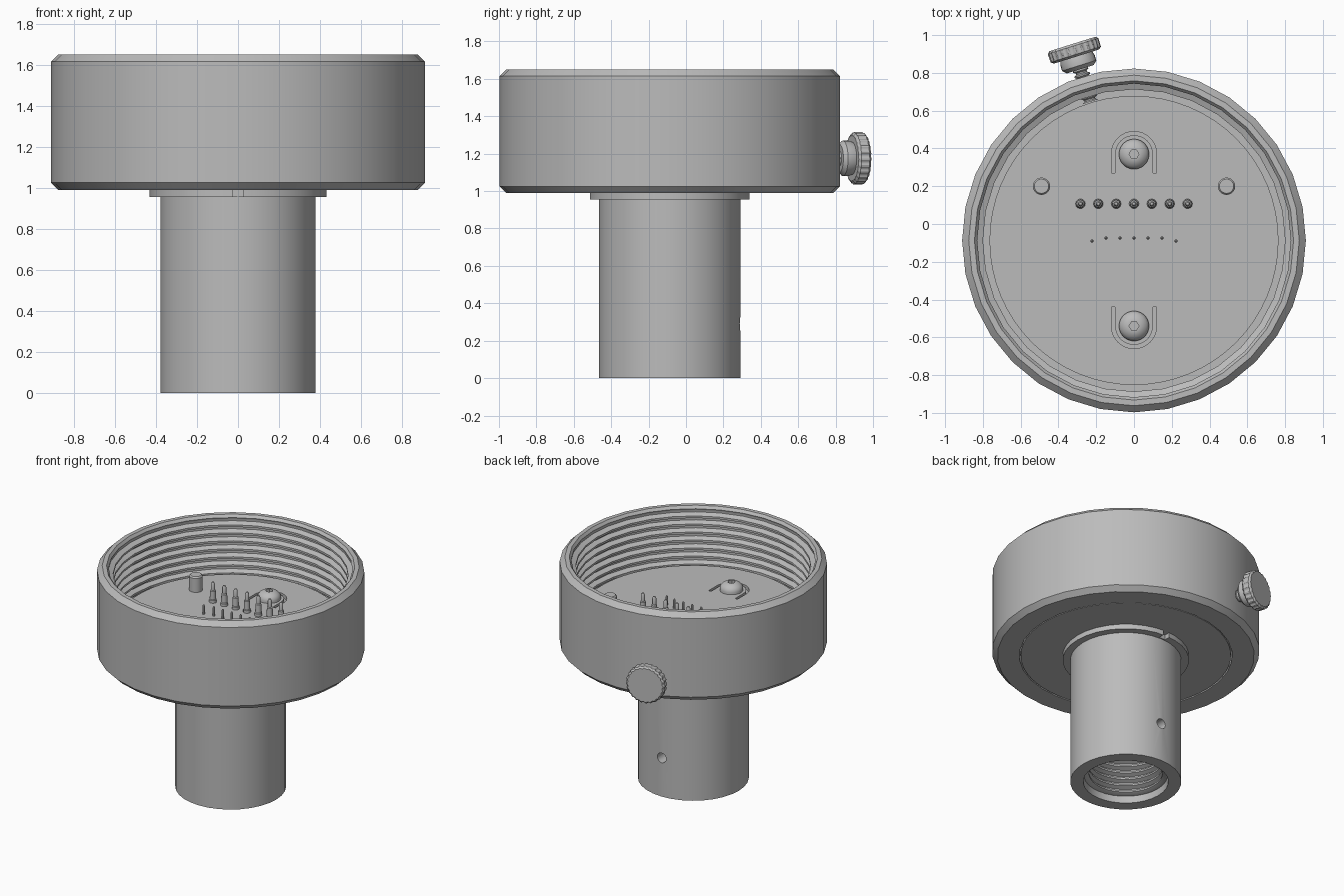
import bpy, bmesh, math
from mathutils import Matrix, Vector

if "Cube" in bpy.data.objects:
    bpy.data.objects.remove(bpy.data.objects["Cube"])

grey = bpy.data.materials.new("satin grey")
grey.use_nodes = True
GREY = (0.5, 0.5, 0.5, 1)
grey.diffuse_color = GREY
grey.node_tree.nodes["Principled BSDF"].inputs["Base Color"].default_value = GREY

CY = -0.087       # axis of the round body
FLOOR = 1.235     # top of the inner disc


def finish(bm, name, angle=35):
    bmesh.ops.remove_doubles(bm, verts=bm.verts, dist=1e-5)
    bmesh.ops.recalc_face_normals(bm, faces=bm.faces)
    mesh = bpy.data.meshes.new(name)
    bm.to_mesh(mesh)
    bm.free()
    ob = bpy.data.objects.new(name, mesh)
    bpy.context.collection.objects.link(ob)
    mesh.materials.append(grey)
    smooth(ob, angle)
    return ob


def smooth(ob, angle=35):
    bpy.ops.object.select_all(action='DESELECT')
    ob.select_set(True)
    bpy.context.view_layer.objects.active = ob
    bpy.ops.object.shade_smooth_by_angle(angle=math.radians(angle))


def lathe(name, profile, segs=32, matrix=Matrix.Translation((0, CY, 0)),
          closed=False, knurl=0):
    """Revolve (radius, height) points; knurl pulls in alternate pairs of columns."""
    bm = bmesh.new()
    cols = []
    for i in range(segs):
        a = 2 * math.pi * i / segs
        k = 1 - knurl * (i // 2 % 2)
        cols.append([bm.verts.new(matrix @ Vector((r * k * math.cos(a), r * k * math.sin(a), z)))
                     for r, z in profile])
    n = len(profile)
    for i in range(segs):
        a, b = cols[i], cols[(i + 1) % segs]
        for j in range(n if closed else n - 1):
            m = (j + 1) % n
            quad = [a[j], b[j], b[m], a[m]]
            if profile[j][0] == 0:
                quad.pop(1)
            elif profile[m][0] == 0:
                quad.pop(2)
            bm.faces.new(quad)
    return finish(bm, name)


def thread(top, bottom, root, crest, pitch):
    """Ridged profile running from the top down."""
    count = round((top - bottom) / pitch)
    points = []
    for i in range(count):
        z = top - i * pitch
        points += [(root, z), (root, z - pitch * .25), (crest, z - pitch * .5), (crest, z - pitch * .75)]
    return points + [(root, top - count * pitch)]


def prism(name, outline, low, high):
    bm = bmesh.new()
    base = bm.faces.new([bm.verts.new((x, y, low)) for x, y in outline])
    top = bmesh.ops.extrude_face_region(bm, geom=[base])
    bmesh.ops.translate(bm, vec=(0, 0, high - low),
                        verts=[v for v in top["geom"] if isinstance(v, bmesh.types.BMVert)])
    return finish(bm, name)


def cut(ob, cutter):
    mod = ob.modifiers.new("cut", 'BOOLEAN')
    mod.operation = 'DIFFERENCE'
    mod.solver = 'EXACT'
    mod.object = cutter
    bpy.context.view_layer.objects.active = ob
    bpy.ops.object.modifier_apply(modifier=mod.name)
    bpy.data.objects.remove(cutter)
    smooth(ob)


# Outer ring with internal thread
lathe("threaded_ring",
      [(.725, .99), (.875, .99), (.91, 1.025), (.91, 1.615), (.875, 1.65), (.845, 1.65), (.83, 1.63)]
      + thread(1.62, 1.08, .835, .80, .06) + [(.835, 1.05), (.725, 1.05)], closed=True)

# Inner disc that carries the contacts
disc = lathe("contact_disc", [(0, .992), (.715, .992), (.715, 1.06), (.765, 1.06),
                              (.765, FLOOR), (0, FLOOR)], segs=64)

# U-shaped slots and button-head screws
for y, side, label in ((.37, 1, "back"), (-.54, -1, "front")):
    def arc(r):
        turn = [math.pi * i / 16 for i in range(17)]
        return [(r, y - side * .1)] + [(r * math.cos(a), y + side * r * math.sin(a)) for a in turn] \
            + [(-r, y - side * .1)]
    cut(disc, prism("slot_cutter", arc(.12) + arc(.1)[::-1], FLOOR - .03, FLOOR + .05))
    dome = [(.08 * math.cos(a), .015 + .05 * math.sin(a)) for a in (0, .3, .6, .9, 1.15)]
    screw = lathe(label + "_screw", [(0, -.02), (.08, -.02)] + dome + [(0, dome[-1][1])], segs=24,
                  matrix=Matrix.Translation((0, y, FLOOR)))
    cut(screw, lathe("hex_cutter", [(0, .025), (.026, .025), (.026, .1), (0, .1)], segs=6,
                     matrix=Matrix.Translation((0, y, FLOOR))))

# Locating posts
for x, label in ((.49, "left"), (-.49, "right")):
    lathe(label + "_post", [(0, -.01), (.046, -.01), (.046, .105), (.038, .115), (0, .115)], segs=20,
          matrix=Matrix.Translation((x, .2, FLOOR)))

# Spring contacts and the row of small pins
for i in range(-3, 4):
    lathe(f"spring_contact_{i + 4}",
          [(0, -.01), (.026, -.01), (.026, .02), (.022, .025), (.02, .085), (.014, .09),
           (.014, .135), (.008, .148), (0, .15)],
          segs=12, matrix=Matrix.Translation((i * .0945, .107, FLOOR)))
    lathe(f"small_pin_{i + 4}", [(0, -.01), (.009, -.01), (.009, .06), (.004, .07), (0, .07)],
          segs=8, matrix=Matrix.Translation((i * .0743, -.09 if abs(i) == 3 else -.074, FLOOR)))

# Neck tube with flange and threaded bore
neck = lathe("neck_tube",
             [(0, .992), (.37, .992), (.43, .991), (.43, .955), (.378, .955), (.378, 0), (.29, 0), (.285, .05)]
             + thread(.65, .05, .28, .25, .05)[::-1] + [(.25, .68), (0, .68)])
for s in (1, -1):
    y0, y1 = CY + s * .385, CY + s * .46
    cut(neck, prism("notch_cutter", [(-.025, y0), (.025, y0), (.025, y1), (-.025, y1)], .94, 1.01))
cut(neck, lathe("hole_cutter", [(0, .2), (.037, .2), (.037, .5), (0, .5)], segs=16,
                matrix=Matrix.Translation((0, CY, .29)) @ Matrix.Rotation(-math.pi / 2, 4, 'X')))

# Thumb screw entering the wall radially
aim = Vector((-.299, .954, 0)).normalized()
axis = Matrix.Translation((0, CY, 1.175)) @ aim.to_track_quat('Z', 'Y').to_matrix().to_4x4()
lathe("thumb_screw_shaft", [(0, .98)] + thread(.98, .77, .042, .03, .03) + [(0, .77)],
      segs=16, matrix=axis)
lathe("thumb_screw_collar", [(0, .95), (.075, .95), (.095, .97), (.095, 1.0), (.085, 1.03), (0, 1.03)],
      segs=24, matrix=axis)
lathe("thumb_screw_knob", [(0, 1.02), (.125, 1.02), (.14, 1.032), (.14, 1.078), (.128, 1.09), (0, 1.09)],
      segs=96, matrix=axis, knurl=.04)
